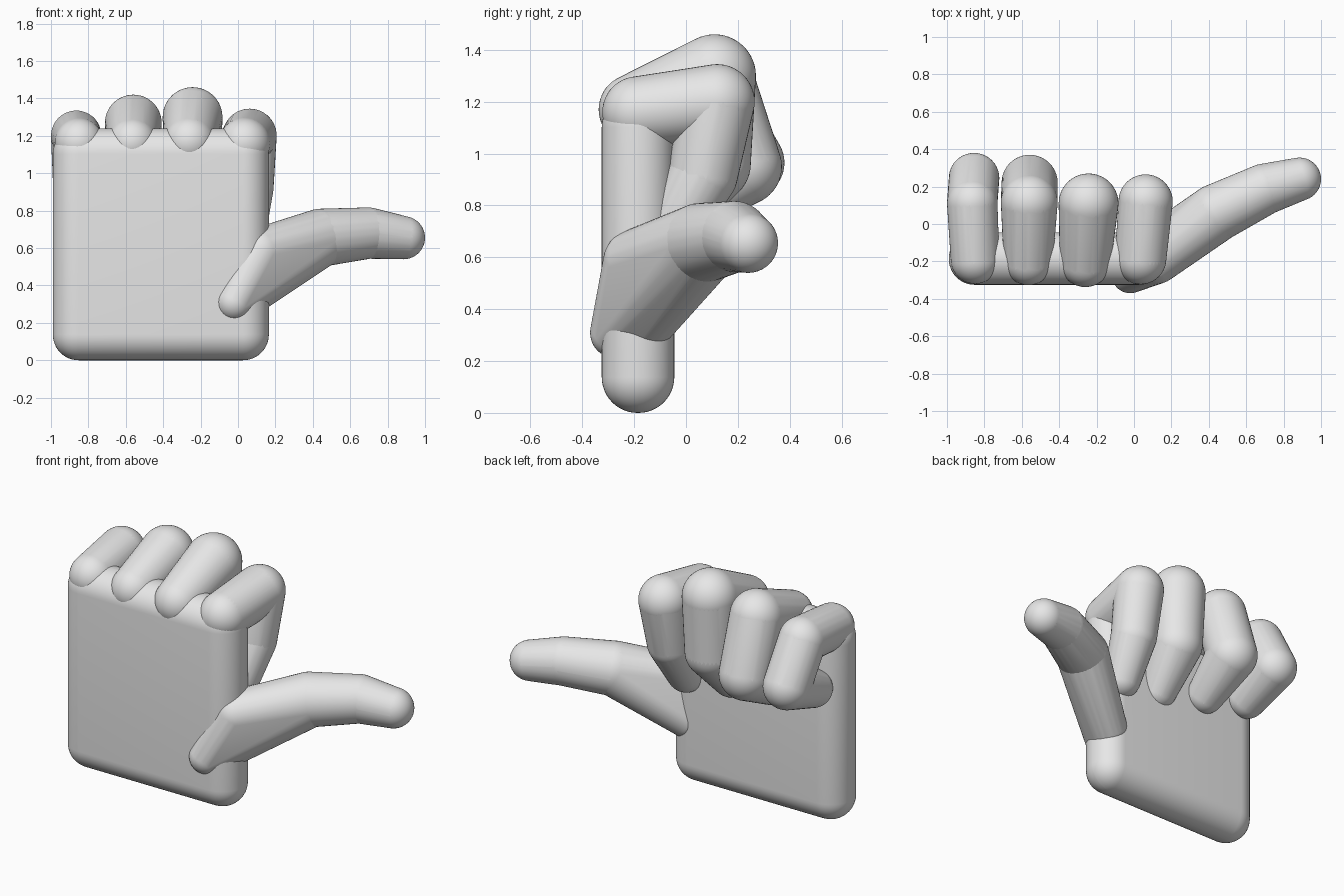
import bpy, bmesh, math
from mathutils import Matrix, Vector

cube = bpy.data.objects.get("Cube")
if cube:
    bpy.data.objects.remove(cube, do_unlink=True)

grey = bpy.data.materials.new("light_grey")
grey.use_nodes = True
grey.diffuse_color = (0.8, 0.8, 0.8, 1)
grey.node_tree.nodes["Principled BSDF"].inputs["Base Color"].default_value = (0.8, 0.8, 0.8, 1)


def finish(name, bm):
    """Turn a bmesh into a smooth shaded grey object."""
    mesh = bpy.data.meshes.new(name)
    bmesh.ops.recalc_face_normals(bm, faces=bm.faces)
    bm.to_mesh(mesh)
    bm.free()
    mesh.materials.append(grey)
    obj = bpy.data.objects.new(name, mesh)
    bpy.context.collection.objects.link(obj)
    bpy.ops.object.select_all(action='DESELECT')
    obj.select_set(True)
    bpy.context.view_layer.objects.active = obj
    bpy.ops.object.shade_smooth_by_angle(angle=math.radians(40))
    return obj


def add_hull(bm, balls):
    """Stretch a tight skin over balls given as (x, y, z, radius)."""
    part = bmesh.new()
    for x, y, z, r in balls:
        bmesh.ops.create_icosphere(part, subdivisions=4, radius=r,
                                   matrix=Matrix.Translation((x, y, z)))
    hull = bmesh.ops.convex_hull(part, input=part.verts)
    loose = {g for key in ("geom_interior", "geom_unused") for g in hull[key]
             if isinstance(g, bmesh.types.BMVert)}
    bmesh.ops.delete(part, geom=list(loose), context='VERTS')
    temp = bpy.data.meshes.new("segment")
    part.to_mesh(temp)
    part.free()
    bm.from_mesh(temp)
    bpy.data.meshes.remove(temp)


def limb(name, groups):
    bm = bmesh.new()
    for balls in groups:
        add_hull(bm, balls)
    return finish(name, bm)


# Palm: a thick slab with fully rounded edges
low, high = Vector((-0.99, -0.325, 0)), Vector((0.165, -0.045, 1.24))
bm = bmesh.new()
bmesh.ops.create_cube(bm, size=1, matrix=Matrix.Translation((low + high) / 2)
                      @ Matrix.Diagonal((*(high - low), 1)))
bmesh.ops.bevel(bm, geom=bm.edges[:], offset=0.138, segments=12, profile=0.5, affect='EDGES')
finish("palm", bm)

# Curled fingers: knuckle, middle joint, end joint and tip
fingers = {
    "index_finger": [(0.035, -0.185, 1.16, 0.138), (0.062, 0.12, 1.2, 0.145),
                     (0.055, 0.065, 0.92, 0.135), (0.04, -0.06, 0.69, 0.11)],
    "middle_finger": [(-0.26, -0.2, 1.17, 0.137), (-0.243, 0.11, 1.3, 0.16),
                      (-0.243, 0.1, 0.96, 0.15), (-0.25, -0.08, 0.73, 0.11)],
    "ring_finger": [(-0.565, -0.195, 1.165, 0.132), (-0.56, 0.115, 1.268, 0.152),
                    (-0.558, 0.22, 0.95, 0.15), (-0.56, -0.02, 0.79, 0.11)],
    "little_finger": [(-0.85, -0.19, 1.165, 0.13), (-0.865, 0.11, 1.2, 0.135),
                      (-0.855, 0.245, 0.965, 0.135), (-0.86, 0, 0.86, 0.11)],
}
for name, joints in fingers.items():
    limb(name, zip(joints, joints[1:]))

# Thumb: a broad webbed base, then two tapering segments
base = (0.44, 0.06, 0.655, 0.155)
bend = (0.695, 0.185, 0.68, 0.137)
tip = (0.885, 0.24, 0.655, 0.115)
web = [(-0.02, -0.27, 0.31, 0.1), (0.12, -0.19, 0.58, 0.13), (0.09, -0.14, 0.38, 0.12)]
limb("thumb", [web + [base], [base, bend], [bend, tip]])
